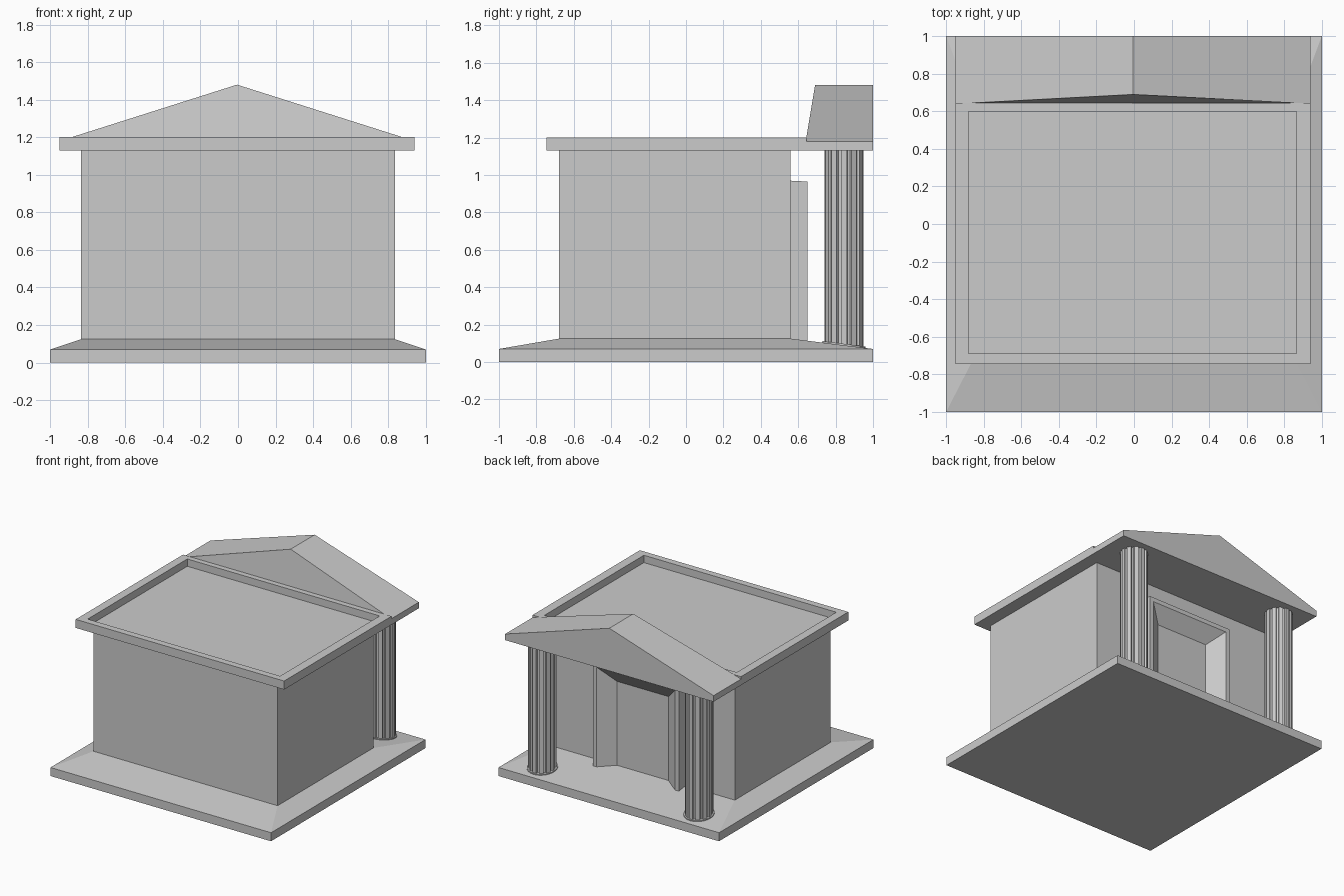
import bpy, bmesh, math

if "Cube" in bpy.data.objects:
    bpy.data.objects.remove(bpy.data.objects["Cube"])


def loft(name, rings):
    """Skin a stack of equal-length closed rings and cap both ends."""
    bm = bmesh.new()
    loops = [[bm.verts.new(p) for p in ring] for ring in rings]
    n = len(loops[0])
    for a, b in zip(loops, loops[1:]):
        for i in range(n):
            j = (i + 1) % n
            bm.faces.new((a[i], a[j], b[j], b[i]))
    bm.faces.new(loops[0])
    bm.faces.new(loops[-1])
    bmesh.ops.recalc_face_normals(bm, faces=bm.faces)
    mesh = bpy.data.meshes.new(name)
    bm.to_mesh(mesh)
    bm.free()
    obj = bpy.data.objects.new(name, mesh)
    bpy.context.collection.objects.link(obj)
    return obj


def rect(x0, x1, y0, y1, z):
    return [(x0, y0, z), (x1, y0, z), (x1, y1, z), (x0, y1, z)]


def slope_z(y):
    """Height of the sloping porch floor at y."""
    return 0.125 - 0.055 * (y - 0.56) / 0.44


# Plinth with sloping top
loft("plinth", [rect(-1, 1, -1, 1, 0), rect(-1, 1, -1, 1, 0.07),
                rect(-0.835, 0.835, -0.68, 0.56, 0.125)])

# Main walls
loft("walls", [rect(-0.835, 0.835, -0.68, 0.56, z) for z in (0.12, 1.135)])

# Flat roof with sunken top inside a parapet
loft("flat_roof", [rect(-0.95, 0.94, -0.745, 0.645, 1.13),
                   rect(-0.95, 0.94, -0.745, 0.645, 1.20),
                   rect(-0.88, 0.865, -0.69, 0.60, 1.20),
                   rect(-0.88, 0.865, -0.69, 0.60, 1.14)])

# Gabled porch roof; its rear face leans in toward the ridge
gable = [(-0.95, 1.13), (0.94, 1.13), (0.94, 1.18), (-0.005, 1.48), (-0.95, 1.18)]
loft("porch_roof", [[(x, 0.69 if z > 1.3 else 0.64, z) for x, z in gable],
                    [(x, 0.69, z) for x, z in gable],
                    [(x, 1.0, z) for x, z in gable]])

# Door surround: an arch-shaped strip swept with a splayed inner side
def door_path(half_width, top, y):
    z = slope_z(y) - 0.01
    return [(-half_width, y, z), (-half_width, y, top),
            (half_width, y, top), (half_width, y, z)]


section = [door_path(0.39, 0.97, 0.55), door_path(0.39, 0.965, 0.65),
           door_path(0.355, 0.93, 0.65), door_path(0.22, 0.80, 0.55)]
loft("door_surround", [[path[i] for path in section] for i in range(4)])

# Fluted columns on thin sloping foot rings
FLUTES, CY = 12, 0.845
for side, cx in (("left", -0.71), ("right", 0.71)):
    outline = []
    for k in range(FLUTES):
        for offset, r in ((-0.28, 0.106), (0.28, 0.106), (0.36, 0.093), (0.64, 0.093)):
            a = 2 * math.pi * (k + offset) / FLUTES
            outline.append((cx + r * math.cos(a), CY + r * math.sin(a)))
    loft(side + "_column", [[(x, y, slope_z(y) - 0.01) for x, y in outline],
                            [(x, y, 1.135) for x, y in outline]])
    foot = []
    for k in range(24):
        a = 2 * math.pi * k / 24
        foot.append((cx + 0.115 * math.cos(a), CY + 0.115 * math.sin(a)))
    loft(side + "_column_foot", [[(x, y, slope_z(y) + dz) for x, y in foot]
                                 for dz in (-0.01, 0.008)])
